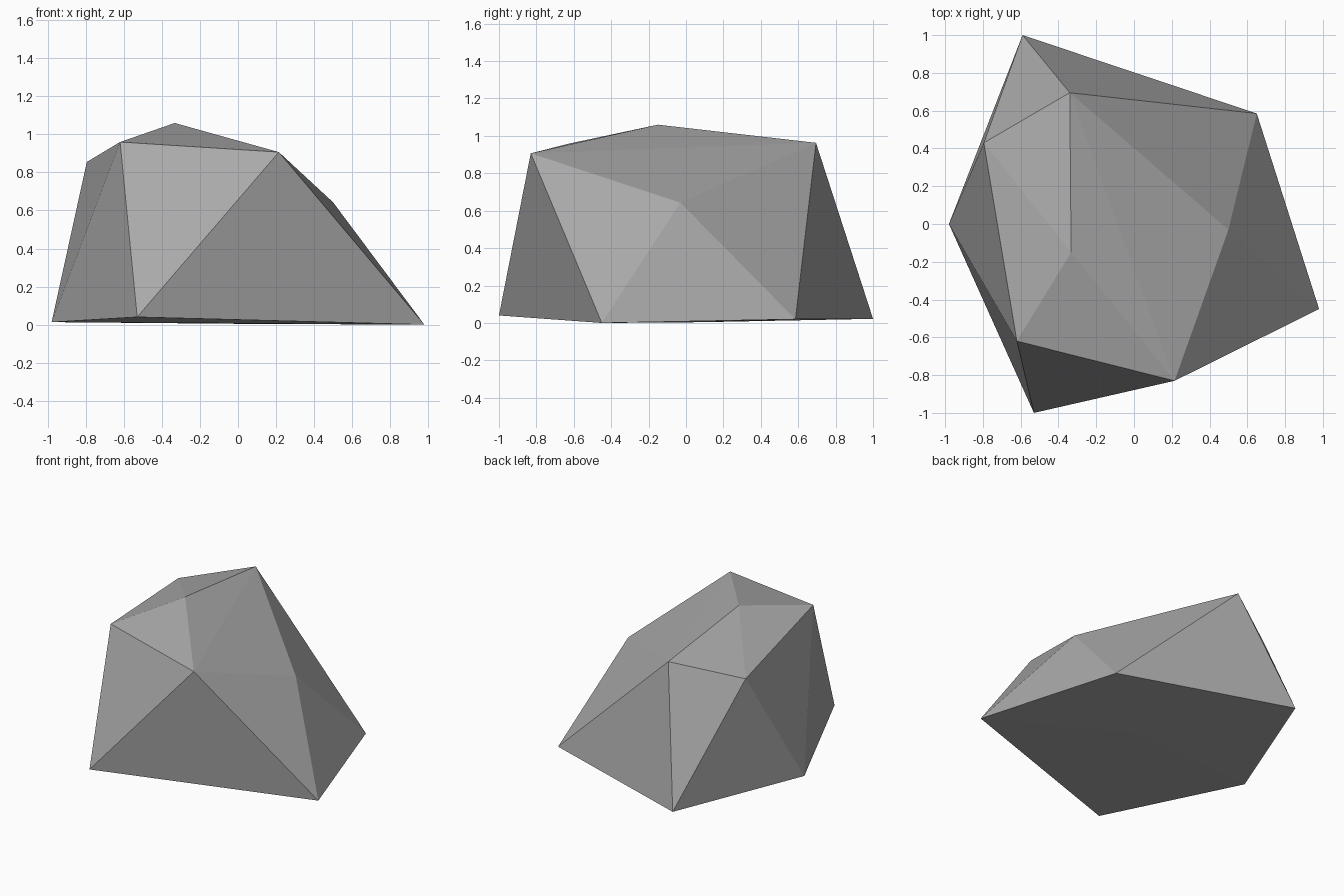
import bpy
import bmesh

cube = bpy.data.objects.get("Cube")
if cube:
    bpy.data.objects.remove(cube, do_unlink=True)

# Plain grey stone
stone = bpy.data.materials.new("stone_grey")
stone.use_nodes = True
grey = (0.4, 0.4, 0.4, 1.0)
stone.diffuse_color = grey
shader = next(n for n in stone.node_tree.nodes if n.type == "BSDF_PRINCIPLED")
shader.inputs["Base Color"].default_value = grey
shader.inputs["Roughness"].default_value = 0.9

# Corners of the boulder: ground ring, then shoulders and crown
ground_corners = [
    (-0.98, 0.0, 0.013), (-0.53, -1.0, 0.04), (0.98, -0.45, 0.0),
    (0.65, 0.585, 0.02), (-0.59, 1.0, 0.022), (0.03, 0.08, 0.004),
]
upper_corners = [
    (-0.62, -0.62, 0.96), (0.215, -0.83, 0.907), (0.5, -0.03, 0.643),
    (-0.34, 0.695, 0.963), (-0.795, 0.43, 0.855), (-0.333, -0.15, 1.06),
]

# Faceted boulder wrapped around the corners
bm = bmesh.new()
for corner in ground_corners + upper_corners:
    bm.verts.new(corner)
bmesh.ops.convex_hull(bm, input=bm.verts)
bmesh.ops.recalc_face_normals(bm, faces=bm.faces)
for face in bm.faces:
    face.smooth = False

mesh = bpy.data.meshes.new("boulder")
bm.to_mesh(mesh)
bm.free()
mesh.materials.append(stone)
boulder = bpy.data.objects.new("boulder", mesh)
bpy.context.collection.objects.link(boulder)
